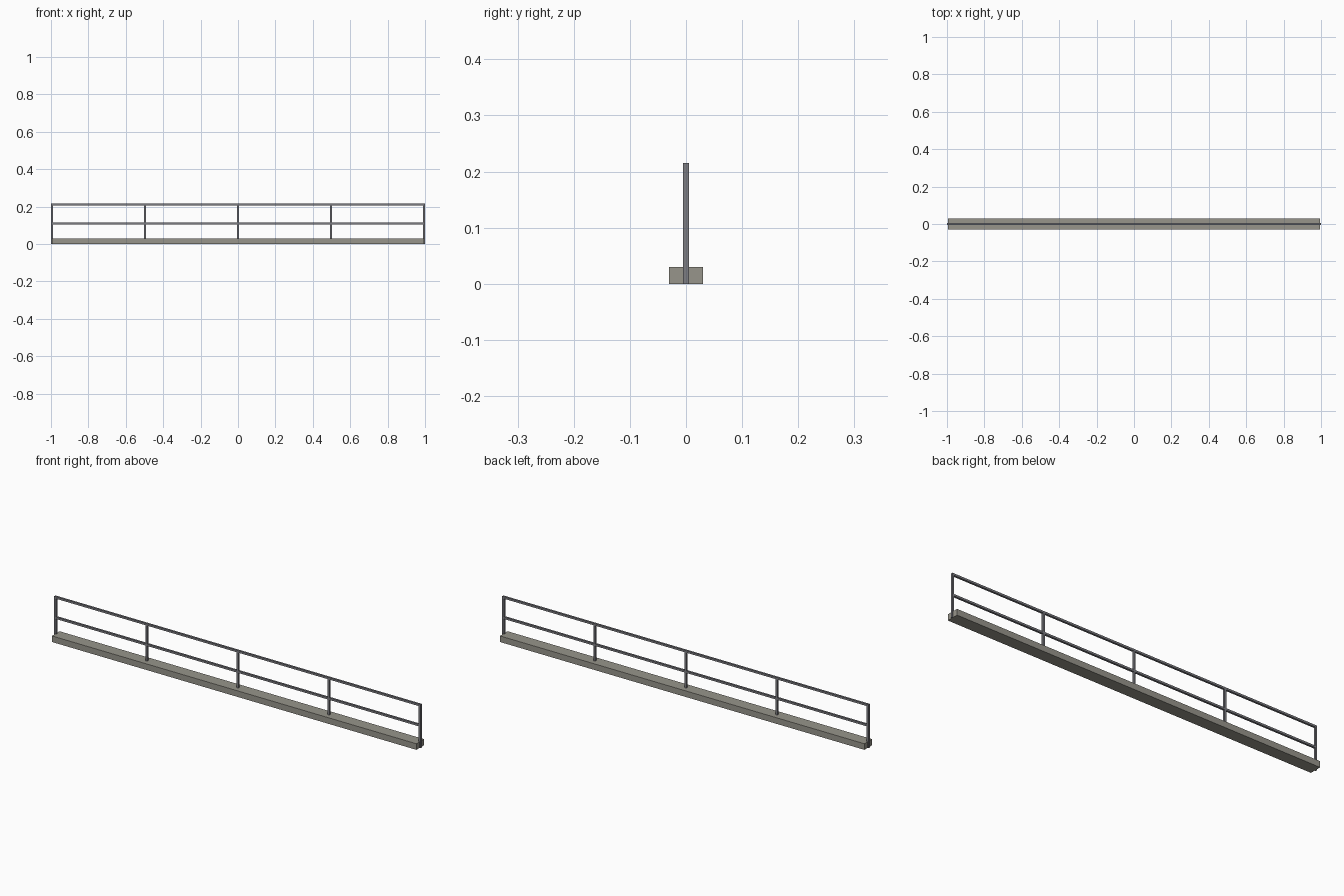
import bpy

if "Cube" in bpy.data.objects:
    bpy.data.objects.remove(bpy.data.objects["Cube"])


def material(name, color):
    mat = bpy.data.materials.new(name)
    mat.diffuse_color = (*color, 1)
    mat.use_nodes = True
    mat.node_tree.nodes["Principled BSDF"].inputs["Base Color"].default_value = mat.diffuse_color
    return mat


concrete = material("concrete", (0.31, 0.30, 0.26))
steel = material("steel", (0.20, 0.20, 0.22))


def box(name, lo, hi, mat):
    bpy.ops.mesh.primitive_cube_add(size=1, location=[(a + b) / 2 for a, b in zip(lo, hi)])
    obj = bpy.context.object
    obj.name = name
    obj.scale = [b - a for a, b in zip(lo, hi)]
    bpy.ops.object.transform_apply(location=False, rotation=False, scale=True)
    obj.data.materials.append(mat)
    return obj


R = 0.005      # half width of the square bars
END = 0.995    # centre of the end posts
TOP = 0.215

# Kerb under the railing
box("kerb", (-END, -0.03, 0), (END, 0.03, 0.03), concrete)

# Posts: the end posts run to the ground, the inner ones stand on the kerb
for i in range(5):
    x = -END + i * END / 2
    bottom = 0 if i in (0, 4) else 0.03
    box(f"post_{i + 1}", (x - R, -R, bottom), (x + R, R, TOP - 2 * R), steel)

# Top rail caps the posts, middle rail spans between the end posts
box("top_rail", (-END - R, -R, TOP - 2 * R), (END + R, R, TOP), steel)
box("middle_rail", (-END + R, -R, 0.105), (END - R, R, 0.115), steel)
